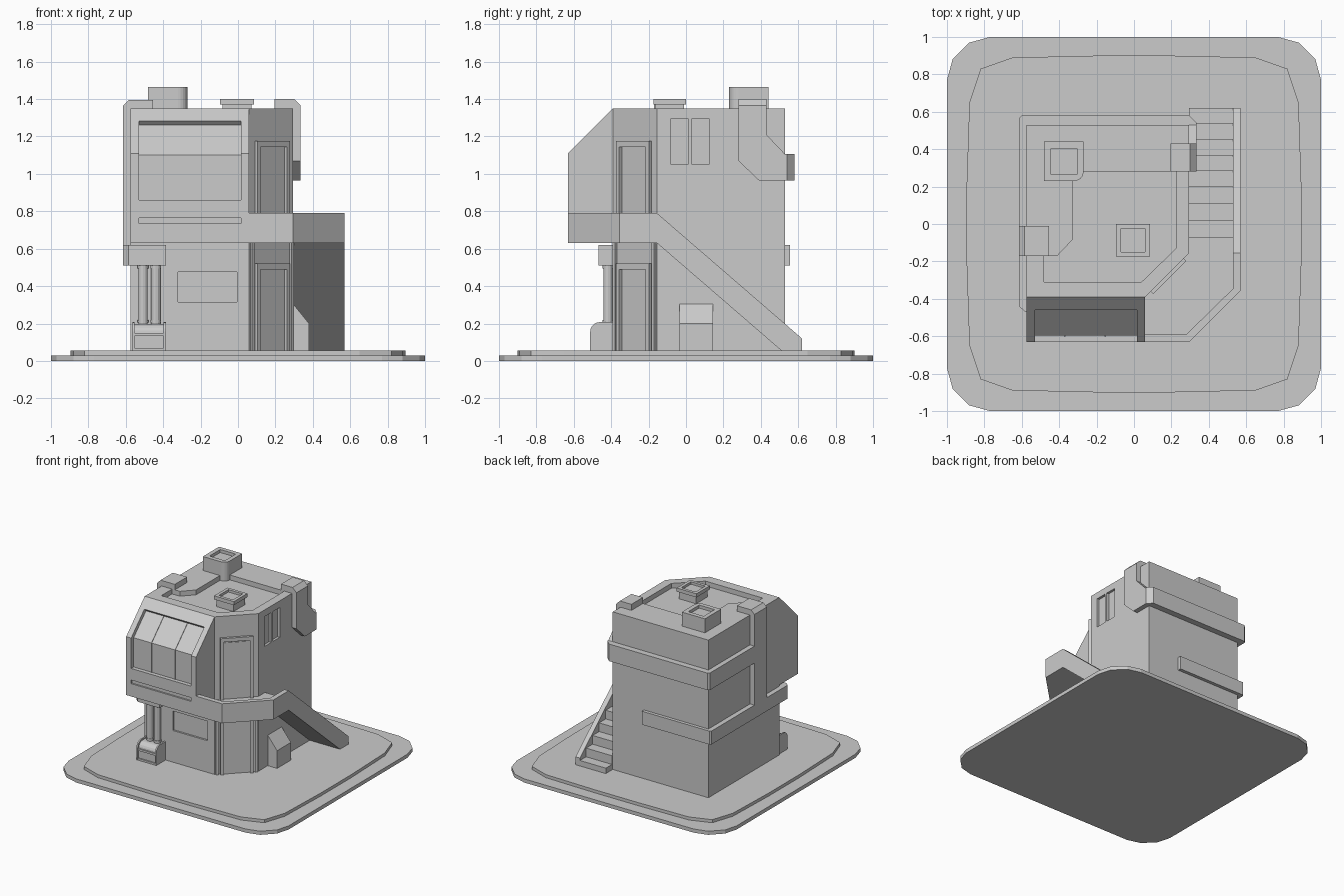
import bpy, bmesh
from math import sin, cos, pi
from mathutils import Vector, Matrix

if "Cube" in bpy.data.objects:
    bpy.data.objects.remove(bpy.data.objects["Cube"])


def prism(name, pts, axis, lo, hi):
    """Extrude a 2D profile along an axis: z uses (x,y), x uses (y,z), y uses (x,z)."""
    place = {'z': lambda a, b, h: (a, b, h),
             'x': lambda a, b, h: (h, a, b),
             'y': lambda a, b, h: (a, h, b)}[axis]
    bm = bmesh.new()
    bottom = [bm.verts.new(place(a, b, lo)) for a, b in pts]
    top = [bm.verts.new(place(a, b, hi)) for a, b in pts]
    bm.faces.new(bottom)
    bm.faces.new(top)
    n = len(pts)
    for i in range(n):
        j = (i + 1) % n
        bm.faces.new((bottom[i], bottom[j], top[j], top[i]))
    bmesh.ops.recalc_face_normals(bm, faces=bm.faces)
    me = bpy.data.meshes.new(name)
    bm.to_mesh(me)
    bm.free()
    ob = bpy.data.objects.new(name, me)
    bpy.context.collection.objects.link(ob)
    return ob


def rect(a0, a1, b0, b1):
    return [(a0, b0), (a1, b0), (a1, b1), (a0, b1)]


def box(name, x0, x1, y0, y1, z0, z1):
    return prism(name, rect(x0, x1, y0, y1), 'z', z0, z1)


def cut(ob, cutter):
    mod = ob.modifiers.new("cut", 'BOOLEAN')
    mod.operation, mod.solver, mod.object = 'DIFFERENCE', 'EXACT', cutter
    bpy.context.view_layer.objects.active = ob
    bpy.ops.object.modifier_apply(modifier=mod.name)
    bpy.data.objects.remove(cutter)


def arc(cx, cy, r, a0, a1, n):
    return [(cx + r * cos(a0 + (a1 - a0) * i / n), cy + r * sin(a0 + (a1 - a0) * i / n))
            for i in range(n + 1)]


def four_way(quarter):
    """Mirror a corner outline (running from top to right) into all four corners."""
    q = quarter
    return (q + [(x, -y) for x, y in reversed(q)] + [(-x, -y) for x, y in q]
            + [(-x, y) for x, y in reversed(q)])


# ground slabs
prism("ground_slab", four_way([(.77, 1), (.88, .97), (.97, .88), (1, .77)]), 'z', 0, .03)
prism("ground_plate", four_way([(.2, .9), (.65, .89), (.82, .83), (.88, .65), (.895, .2)]), 'z', .03, .055)

# main tower with recessed roof, window recesses
XL, XR, YF, YB, ROOF, G = -.575, .295, -.39, .53, 1.35, .055
tower = prism("tower", [(XL, YB), (XL, YF), (.06, YF), (XR, -.155), (XR, YB)], 'z', G, ROOF)
chimney_corner = arc(-.32, .28, .05, 0, -pi / 2, 6)
cut(tower, prism("roof_cut", [(-.48, -.31), (.04, -.31), (.225, -.13), (.225, .28)]
                 + chimney_corner + [(-.325, .23), (-.325, -.08), (-.41, -.17), (-.48, -.17)],
                 'z', 1.31, 1.5))
cut(tower, box("panel_cut", -.32, -.005, -.5, YF + .015, .315, .475))
for y in (-.08, .032):
    cut(tower, box("slit_cut", XR - .02, .5, y, y + .09, 1.05, 1.295))

# overhanging bay with sloped top, large window and slot
bay = prism("bay", [(YF, .63), (-.63, .63), (-.63, 1.11), (YF, 1.35)], 'x', XL, .06)
cut(bay, prism("window_cut", [(-.7, .86), (-.597, .86), (-.597, 1.1), (-.437, 1.26),
                              (-.537, 1.36), (-.7, 1.3)], 'x', -.53, .015))
cut(bay, box("slot_cut", -.53, .015, -.7, -.617, .735, .765))
for x in (-.37, -.155):
    prism("window_bar", [(-.597, .86), (-.601, .86), (-.601, 1.102), (-.441, 1.262),
                         (-.437, 1.258), (-.597, 1.1)], 'x', x - .004, x + .004)

# balcony floor and parapet
prism("balcony_floor", [(.06, YF), (.06, -.59), (.28, -.59), (.53, -.345), (.53, -.155), (XR, -.155)],
      'z', .63, .67)
prism("balcony_parapet", [(.06, -.63), (.295, -.63), (.57, -.355), (.57, -.155), (.53, -.155),
                          (.53, -.345), (.28, -.59), (.06, -.59)], 'z', .63, .79)

# outside stairs and their side wall
edges = [-.07, .02, .11, .2, .285, .37, .455, .54, .62]
profile = [(-.155, .63), (-.155, .67)]
z = .67
for i, y in enumerate(edges[:-1]):
    profile += [(y, z), (y, z - .07125)]
    z -= .07125
prism("stairs", profile + [(.62, z), (.62, G), (.51, G)], 'x', XR, .53)
prism("stair_wall", [(-.155, .63), (-.155, .79), (.62, .12), (.62, G), (.51, G)], 'x', .53, .57)

# doors on the chamfered corner
corner = Matrix.Translation(Vector((.1775, -.2725, 0))) @ Matrix.Rotation(pi / 4, 4, 'Z')
for label, z0, z1 in (("lower", G, .52), ("upper", .67, 1.175)):
    frame = prism(label + "_door_frame", [(-.124, z0), (-.124, z1), (.124, z1), (.124, z0), (.1, z0),
                                          (.1, z1 - .03), (-.1, z1 - .03), (-.1, z0)], 'y', -.02, 0)
    panel = prism(label + "_door", rect(-.09, .09, z0, z1 - .042), 'y', -.005, 0)
    for ob in (frame, panel):
        ob.matrix_world = corner
for s in (-.148, .148):
    rib = prism("corner_rib", rect(s - .01, s + .01, G, .63), 'y', -.014, 0)
    rib.matrix_world = corner

# chimney with one rounded corner, and roof hatch
chimney = prism("chimney", [(-.27, .44)] + chimney_corner + [(-.48, .23), (-.48, .44)], 'z', 1.31, 1.465)
cut(chimney, box("chimney_cut", -.445, -.305, .265, .405, 1.44, 1.6))
box("hatch_base", -.083, .073, -.163, -.012, 1.31, 1.37)
hatch = box("hatch_rim", -.095, .085, -.175, 0, 1.37, 1.4)
cut(hatch, box("hatch_cut", -.07, .06, -.15, -.025, 1.38, 1.5))

# ducts: left strap over the roof edge, upper belt, right bend with cap
prism("left_duct", [(XL, .62), (-.615, .62), (-.615, 1.365), (-.585, 1.395), (-.455, 1.395),
                    (-.455, ROOF), (XL, ROOF)], 'y', -.17, -.01)
prism("upper_belt", [(XL, -.01), (-.615, -.01), (-.615, .565), (-.6, .58), (.295, .58), (.335, .54),
                     (.335, YB), (XL, YB)], 'z', .965, 1.105)
prism("right_duct", [(.28, ROOF), (.28, 1.07), (.39, .965), (YB, .965), (YB, 1.105), (.43, 1.21),
                     (.43, ROOF)], 'x', XR, .335)
prism("right_duct_cap", [(.195, ROOF), (.195, 1.4), (.3, 1.4), (.335, 1.365), (.335, ROOF)], 'y', .28, .43)

# lower belt wrapping from the back around the left side to the front
prism("lower_belt", [(.01, YB), (.01, .557), (-.605, .557), (-.615, .545), (-.615, -.44), (-.585, -.467),
                     (-.385, -.467), (-.385, YF), (XL, YF), (XL, YB)], 'z', .51, .62)

# twin pipes into a rounded utility box
for x in (-.508, -.44):
    pipe = prism("pipe", arc(x, -.417, .025, 0, 2 * pi * 11 / 12, 11), 'z', .15, .51)
    for z0 in (.205, .495):
        prism("pipe_collar", arc(x, -.417, .029, 0, 2 * pi * 11 / 12, 11), 'z', z0, z0 + .015)


def rounded(y, top):
    return [(YF, G), (y, G)] + arc(y + .05, top - .05, .05, pi, pi / 2, 5) + [(YF, top)]


prism("utility_box", rounded(-.5, .197), 'x', -.553, -.397)
for x in (-.565, -.397):
    prism("utility_box_side", rounded(-.512, .207), 'x', x, x + .012)
box("utility_box_lip", -.553, -.397, -.51, -.48, .133, .15)
box("utility_box_foot", -.553, -.397, -.51, -.48, G, .07)

# sloped cabinet beside the stairs
prism("cabinet", [(XR, G), (.38, G), (.38, .2), (XR, .305)], 'y', -.035, .145)
